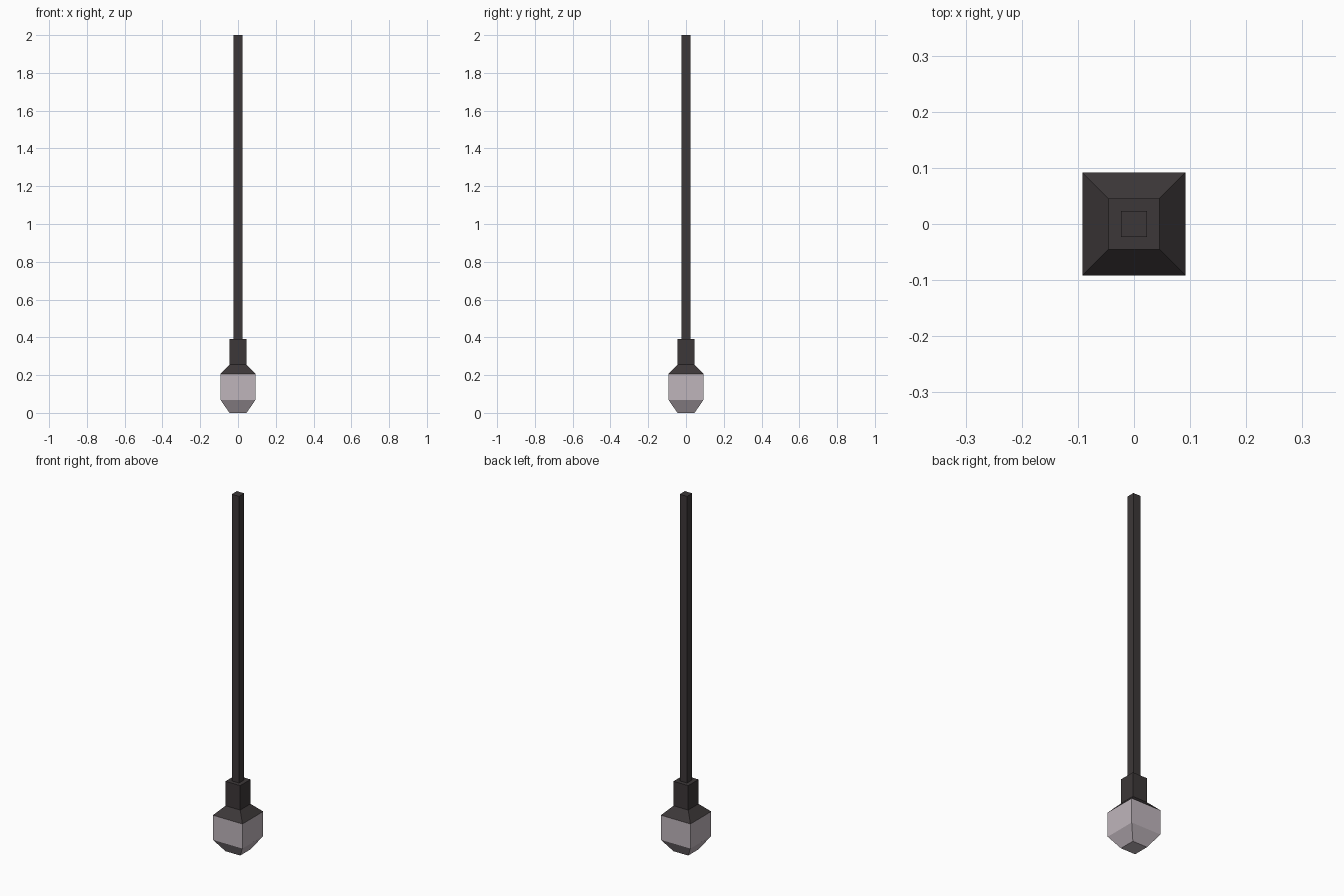
import bpy, bmesh

if "Cube" in bpy.data.objects:
    bpy.data.objects.remove(bpy.data.objects["Cube"])


def material(name, color):
    m = bpy.data.materials.new(name)
    m.diffuse_color = (*color, 1)
    m.use_nodes = True
    m.node_tree.nodes["Principled BSDF"].inputs["Base Color"].default_value = m.diffuse_color
    return m


dark_metal = material("dark metal", (0.046, 0.039, 0.040))
pale_glass = material("pale glass", (0.52, 0.46, 0.50))


def square_loft(name, profile, mat):
    """Closed square-section solid through (half_width, z) rings."""
    bm = bmesh.new()
    rings = [[bm.verts.new((sx * h, sy * h, z))
              for sx, sy in ((-1, -1), (1, -1), (1, 1), (-1, 1))]
             for h, z in profile]
    for lo, hi in zip(rings, rings[1:]):
        for i in range(4):
            j = (i + 1) % 4
            bm.faces.new((lo[i], lo[j], hi[j], hi[i]))
    bm.faces.new(rings[0][::-1])
    bm.faces.new(rings[-1])
    mesh = bpy.data.meshes.new(name)
    bm.to_mesh(mesh)
    bm.free()
    mesh.materials.append(mat)
    ob = bpy.data.objects.new(name, mesh)
    bpy.context.collection.objects.link(ob)
    return ob


# Hanging rod
square_loft("hanging_rod", [(0.0228, 0.392), (0.0228, 2.0)], dark_metal)
# Socket and flared cap
square_loft("socket", [(0.0457, 0.255), (0.0457, 0.392)], dark_metal)
square_loft("flared_cap", [(0.092, 0.207), (0.0457, 0.255)], dark_metal)
# Bulb, tapered at the bottom
square_loft("bulb", [(0.0457, 0.0), (0.092, 0.069), (0.092, 0.207)], pale_glass)
